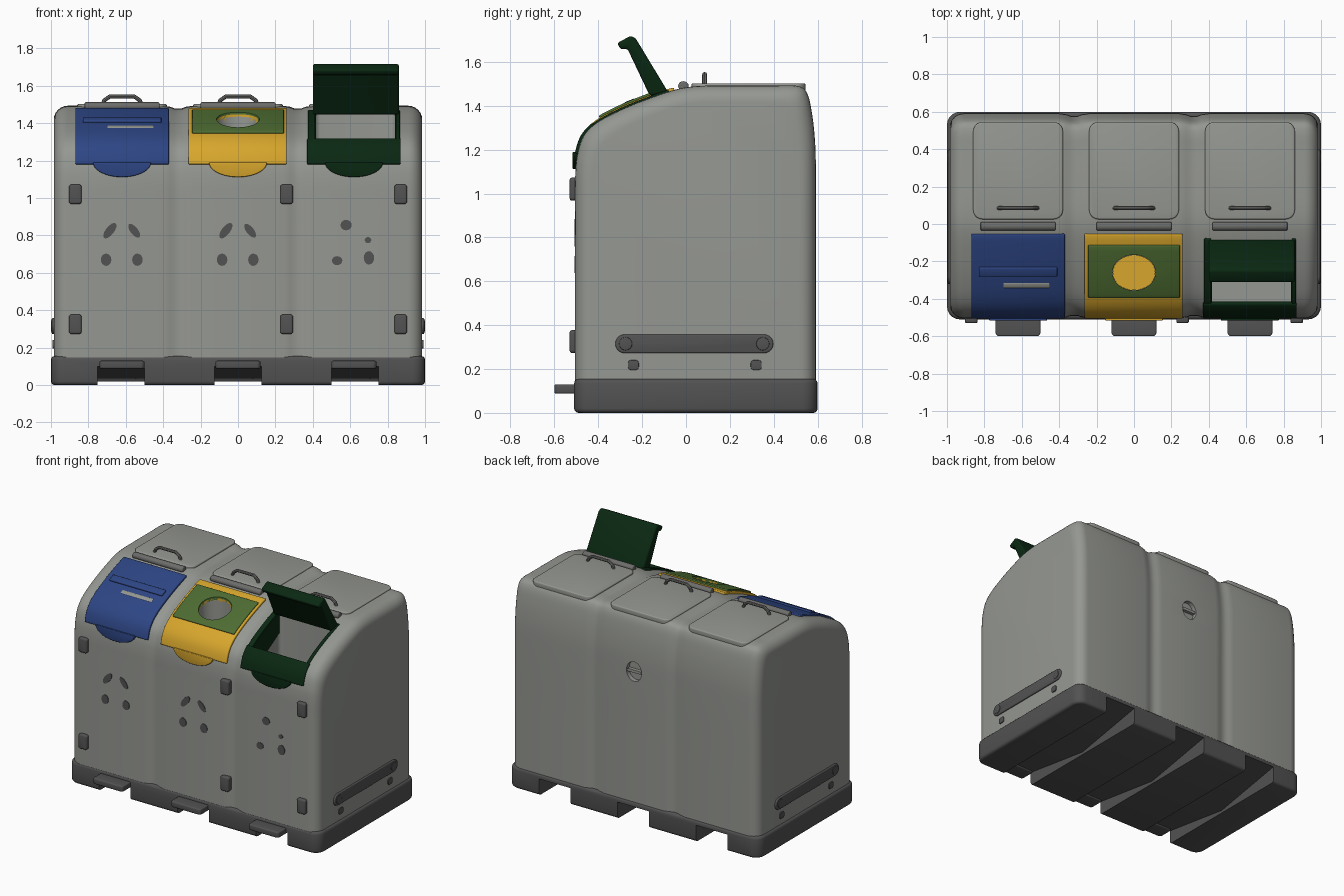
import bpy, bmesh, math
from mathutils import Vector

if "Cube" in bpy.data.objects:
    bpy.data.objects.remove(bpy.data.objects["Cube"])


def material(name, rgb):
    m = bpy.data.materials.new(name)
    m.diffuse_color = (*rgb, 1)
    m.use_nodes = True
    m.node_tree.nodes["Principled BSDF"].inputs["Base Color"].default_value = m.diffuse_color
    return m


GREY = material("body grey", (0.30, 0.31, 0.285))
DARK = material("dark grey", (0.085, 0.085, 0.085))
MID = material("fitting grey", (0.15, 0.15, 0.145))
BLUE = material("blue", (0.026, 0.06, 0.23))
YELLOW = material("yellow", (0.68, 0.38, 0.025))
OLIVE = material("leaf green", (0.075, 0.15, 0.032))
GREEN = material("dark green", (0.003, 0.021, 0.006))


def finish(ob, cutters=()):
    """Apply modifiers and cuts, then smooth by angle."""
    bpy.ops.object.select_all(action='DESELECT')
    ob.select_set(True)
    bpy.context.view_layer.objects.active = ob
    for c in cutters:
        b = ob.modifiers.new("cut", 'BOOLEAN')
        b.operation, b.solver, b.object = 'DIFFERENCE', 'EXACT', c
    for m in list(ob.modifiers):
        bpy.ops.object.modifier_apply(modifier=m.name)
    bpy.ops.object.shade_smooth_by_angle(angle=math.radians(35))
    return ob


def mesh_object(name, bm, mat):
    bmesh.ops.recalc_face_normals(bm, faces=bm.faces)
    me = bpy.data.meshes.new(name)
    bm.to_mesh(me)
    bm.free()
    me.materials.append(mat)
    ob = bpy.data.objects.new(name, me)
    bpy.context.collection.objects.link(ob)
    return ob


def loft(name, rings, mat):
    bm = bmesh.new()
    vs = [[bm.verts.new(p) for p in r] for r in rings]
    n = len(rings[0])
    for a, b in zip(vs, vs[1:]):
        for i in range(n):
            bm.faces.new((a[i], a[(i + 1) % n], b[(i + 1) % n], b[i]))
    bm.faces.new(vs[0])
    bm.faces.new(vs[-1])
    return mesh_object(name, bm, mat)


def bevel(ob, width):
    if width:
        m = ob.modifiers.new("bevel", 'BEVEL')
        m.width, m.segments, m.limit_method = width, 3, 'ANGLE'
        m.angle_limit = math.radians(40)


def prism(name, pts, axis, lo, hi, mat, bev=0.0, cutters=()):
    """Extrude a 2D outline along one axis."""
    put = {'x': lambda a, b, t: (t, a, b), 'y': lambda a, b, t: (a, t, b),
           'z': lambda a, b, t: (a, b, t)}[axis]
    ob = loft(name, [[put(a, b, t) for a, b in pts] for t in (lo, hi)], mat)
    bevel(ob, bev)
    return finish(ob, cutters)


def rrect(cx, cy, w, h, r, n=5):
    out = []
    for q, (sx, sy) in enumerate(((1, 1), (-1, 1), (-1, -1), (1, -1))):
        for k in range(n + 1):
            a = math.pi / 2 * (q + k / n)
            out.append((cx + sx * (w / 2 - r) + r * math.cos(a),
                        cy + sy * (h / 2 - r) + r * math.sin(a)))
    return out


def oval(cx, cy, rx, ry, turn=0.0, n=24, span=2 * math.pi, start=0.0):
    c, s = math.cos(turn), math.sin(turn)
    out = []
    for k in range(n):
        a = start + span * k / (n if span > 6 else n - 1)
        u, v = rx * math.cos(a), ry * math.sin(a)
        out.append((cx + u * c - v * s, cy + u * s + v * c))
    return out


# Side profile (y, z), smoothed between key points
KEYS = [(-.505, .14), (-.505, .6), (-.505, 1.0), (-.504, 1.1), (-.495, 1.18), (-.468, 1.26),
        (-.41, 1.32), (-.3, 1.38), (-.165, 1.435), (-.03, 1.478), (.06, 1.49), (.2, 1.492),
        (.4, 1.492), (.51, 1.49), (.548, 1.465), (.572, 1.38), (.588, 1.24), (.592, 1.1),
        (.592, .6), (.592, .14)]
PROFILE = []
for i in range(len(KEYS) - 1):
    p0, p1, p2, p3 = (Vector(KEYS[min(max(i + j, 0), len(KEYS) - 1)]) for j in (-1, 0, 1, 2))
    L = (p2 - p1).length
    t1 = (p2 - p0).normalized() * L if i else p2 - p1
    t2 = (p3 - p1).normalized() * L
    for k in range(5):
        t = k / 5
        PROFILE.append(p1 * (2*t**3 - 3*t*t + 1) + t1 * (t**3 - 2*t*t + t)
                       + p2 * (3*t*t - 2*t**3) + t2 * (t**3 - t*t))
PROFILE.append(Vector(KEYS[-1]))


def front_path(z0, z1):
    """Piece of the curved front between two heights."""
    f = [p for p in PROFILE if p.y < 1.488 and p.x < 0.05]

    def at(z):
        for a, b in zip(f, f[1:]):
            if a.y <= z <= b.y:
                return a.lerp(b, (z - a.y) / (b.y - a.y))
    return [at(z0)] + [p for p in f if z0 + .004 < p.y < z1 - .004] + [at(z1)]


def lid_plate(name, x0, x1, z0, z1, mat, thick=.012, lift=0.0, cutters=()):
    """Plate hugging the curved front."""
    path = front_path(z0, z1)
    outer, inner = [], []
    for i, p in enumerate(path):
        t = (path[min(i + 1, len(path) - 1)] - path[max(i - 1, 0)]).normalized()
        n = Vector((-t.y, t.x))
        outer.append(p + n * (lift + thick))
        inner.append(p + n * (lift - .012))
    return prism(name, outer + inner[::-1], 'x', x0, x1, mat, .006, cutters)


# Cutters: wide opening on the right, round hole in the middle, rear port
wide_cut = prism("wide_cutter", rrect(.628, -.275, .435, .33, .03), 'z', .9, 1.7, GREY)
round_cut = prism("round_cutter", oval(0, -.26, .115, .095, n=32), 'z', 1.24, 1.7, GREY)
port_cut = prism("port_cutter", oval(0, 1.09, .06, .07), 'y', .56, .7, GREY)
channels = [prism("channel_cutter", [(-.7, -.05), (-.7, .105), (-.5, .1), (.045, .02), (.59, .12),
                                     (.7, .12), (.7, -.05)], 'x', c - .125, c + .125, DARK)
            for c in (-.625, 0, .625)]
cutters = [wide_cut, round_cut, port_cut] + channels
for c in cutters:
    c.hide_render = True

# Body: profile lofted along x, rounded ends and two shallow grooves
R = .075
stations = []
for k in range(7):
    a = math.pi / 2 * k / 6
    stations.append((.985 - R + R * math.sin(a), R - R * math.cos(a)))
for x, d in ((.40, 0), (.36, .006), (.34, .014), (.30, .014), (.28, .006), (.24, 0)):
    stations.append((x, d))
stations = sorted([(-x, d) for x, d in stations] + stations)
rings = [[(x, .045 + (p.x - .045) * (1 - d / .55), .14 + (p.y - .14) * (1 - d / 1.35))
          for p in PROFILE] for x, d in stations]
finish(loft("body", rings, GREY), (wide_cut, round_cut, port_cut))
prism("rear_port_bar", rrect(0, 1.09, .11, .02, .005), 'y', .565, .59, GREY)

# Base with three fork channels
prism("base", rrect(0, .045, 2.0, 1.11, .07), 'z', 0, .155, DARK, .02, channels)

# Blue lid with slot
lid_plate("blue_lid", -.87, -.37, 1.18, 1.472, BLUE)
lid_plate("blue_slot_hood", -.83, -.41, 1.392, 1.412, BLUE, .014, .01)
lid_plate("blue_slot", -.70, -.45, 1.362, 1.376, GREY, .003, .011)

# Yellow lid with green panel and round hole
lid_plate("yellow_lid", -.265, .26, 1.18, 1.472, YELLOW, cutters=(round_cut,))
lid_plate("green_panel", -.245, .245, 1.335, 1.455, OLIVE, .01, .012, (round_cut,))
prism("yellow_hole_floor", oval(0, -.26, .114, .094, n=32), 'z', 1.235, 1.25, YELLOW)

# Dark green frame, inner cheeks and open lid
lid_plate("green_frame_front", .37, .87, 1.18, 1.312, GREEN)
lid_plate("green_frame_left", .375, .412, 1.305, 1.465, GREEN, .008)
lid_plate("green_frame_right", .844, .865, 1.305, 1.465, GREEN, .008)
cheek = [tuple(p) for p in front_path(1.28, 1.45)] + [(-.12, 1.3), (-.3, 1.2), (-.44, 1.2)]
for side, x in (("left", .408), ("right", .84)):
    prism("green_cheek_" + side, cheek, 'x', x, x + .008, GREEN)
prism("green_open_lid", [(-.165, 1.445), (-.268, 1.662), (-.295, 1.655), (-.315, 1.685), (-.25, 1.72),
                         (-.228, 1.705), (-.08, 1.46)], 'x', .4, .86, GREEN, .012)

# Repeated parts of each compartment
for name, cx, mat in (("left", -.62, BLUE), ("middle", 0, YELLOW), ("right", .62, GREEN)):
    prism(name + "_pull_tab", oval(cx, 1.19, .155, .078, span=math.pi, start=math.pi),
          'y', -.517, -.48, mat, .005)
    prism(name + "_top_panel", rrect(cx, .285, .48, .52, .05), 'z', 1.46, 1.502, GREY, .008)
    prism(name + "_hinge", oval(-.012, 1.49, .024, .022, n=16), 'x', cx - .2, cx + .2, MID, .006)
    prism(name + "_pedal", rrect(cx, -.54, .24, .12, .02), 'z', .088, .13, DARK, .008)
    # Carry handle on the top
    cu = bpy.data.curves.new(name + "_handle", 'CURVE')
    cu.dimensions, cu.bevel_depth, cu.bevel_resolution = '3D', .011, 2
    cu.use_fill_caps = True
    pts = [(-.105, 1.495), (-.095, 1.522), (-.065, 1.543), (.065, 1.543), (.095, 1.522), (.105, 1.495)]
    sp = cu.splines.new('POLY')
    sp.points.add(len(pts) - 1)
    for q, (x, z) in zip(sp.points, pts):
        q.co = (cx + x, .085, z, 1)
    cu.materials.append(MID)
    ob = bpy.data.objects.new(name + "_handle", cu)
    bpy.context.collection.objects.link(ob)
    bpy.ops.object.select_all(action='DESELECT')
    ob.select_set(True)
    bpy.context.view_layer.objects.active = ob
    bpy.ops.object.convert(target='MESH')
    finish(bpy.context.object)

# Front latches
for x in (-.87, .26, .87):
    for z in (.325, 1.02):
        prism("latch", rrect(x, z, .068, .105, .015), 'y', -.53, -.48, DARK, .01)

# Painted spots on the front: x, z, radii, turn
spots = [(.578, .855, .03, .028, 0), (.695, .775, .018, .016, 0),
         (.53, .665, .028, .024, 0), (.70, .68, .028, .036, 0)]
for cx in (-.62, 0):
    spots += [(cx - .065, .825, .05, .022, .9), (cx + .065, .825, .045, .02, -.9),
              (cx - .085, .67, .028, .033, 0), (cx + .082, .67, .028, .033, 0)]
for x, z, a, b, t in spots:
    prism("front_spot", oval(x, z, a, b, t, n=16), 'y', -.509, -.503, DARK)

# Side grab bars with end caps and small feet
for s in (-1, 1):
    prism("side_bar", rrect(.038, .315, .72, .085, .042), 'x', s * .97, s * .996, DARK, .008)
    for y in (-.275, .35):
        prism("side_bar_cap", oval(y, .315, .03, .03, n=16), 'x', s * .98, s * 1.0, DARK, .003)
    for y in (-.24, .32):
        prism("side_stud", rrect(y, .218, .05, .045, .015), 'x', s * .97, s * .992, DARK, .003)

for c in cutters:
    bpy.data.objects.remove(c)
